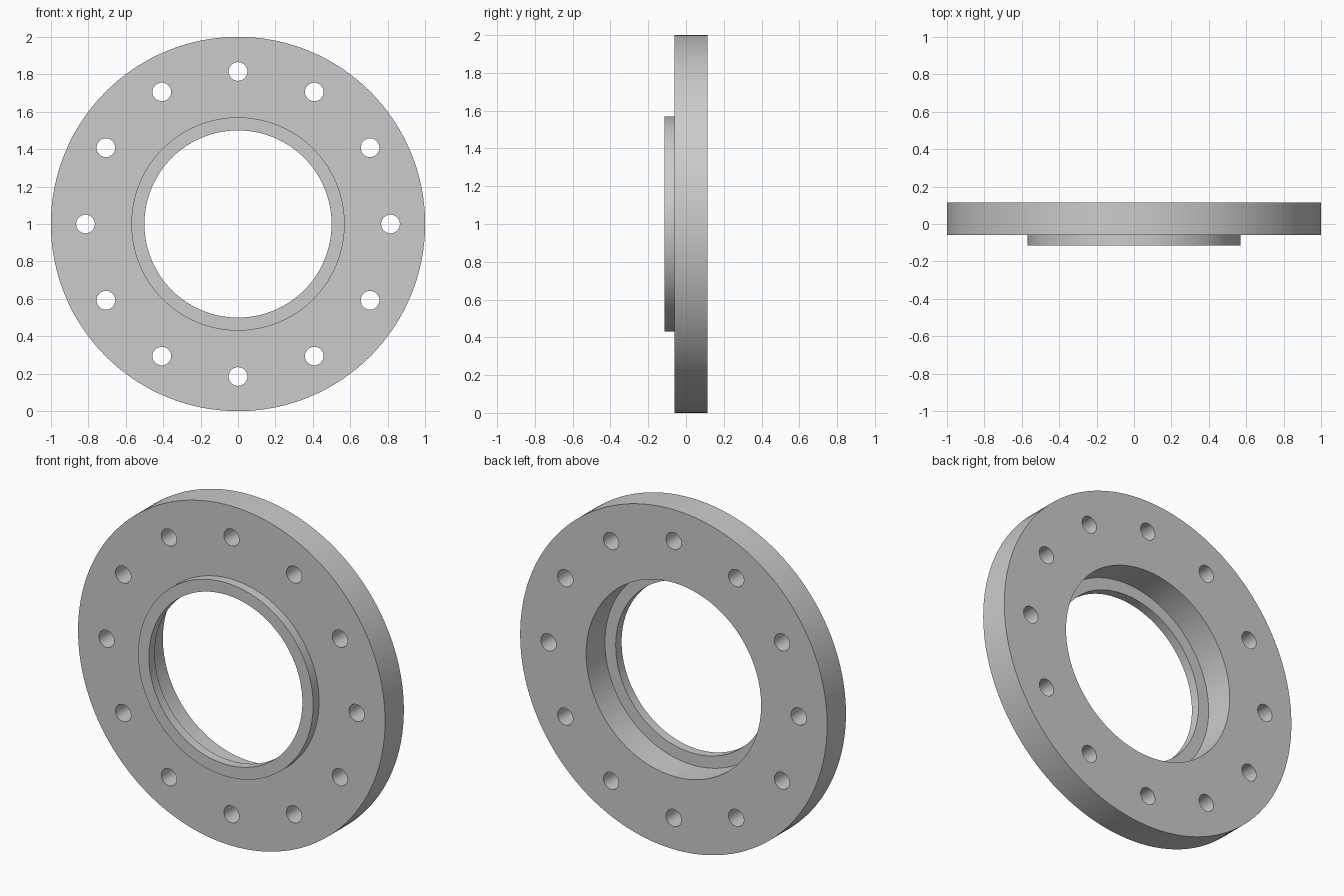
import bpy, bmesh
from math import pi, sin, cos, radians

if "Cube" in bpy.data.objects:
    bpy.data.objects.remove(bpy.data.objects["Cube"])

SEG = 128
FRONT, STEP, BACK = -0.115, -0.06, 0.115
CENTRE_Z = 1.0


def new_object(name, bm):
    bmesh.ops.recalc_face_normals(bm, faces=bm.faces)
    mesh = bpy.data.meshes.new(name)
    bm.to_mesh(mesh)
    bm.free()
    obj = bpy.data.objects.new(name, mesh)
    bpy.context.collection.objects.link(obj)
    return obj


def circle(bm, r, y, n, cx=0.0, cz=CENTRE_Z):
    return [bm.verts.new((cx + r * sin(2 * pi * i / n), y, cz + r * cos(2 * pi * i / n)))
            for i in range(n)]


def bridge(bm, a, b):
    n = len(a)
    for i in range(n):
        j = (i + 1) % n
        bm.faces.new((a[i], a[j], b[j], b[i]))


def ring(name, r_in, r_out, y0, y1):
    bm = bmesh.new()
    loops = [circle(bm, r, y, SEG) for r, y in
             ((r_in, y0), (r_out, y0), (r_out, y1), (r_in, y1))]
    for k in range(4):
        bridge(bm, loops[k], loops[(k + 1) % 4])
    return new_object(name, bm)


def smooth(obj):
    bpy.ops.object.select_all(action='DESELECT')
    obj.select_set(True)
    bpy.context.view_layer.objects.active = obj
    bpy.ops.object.shade_smooth_by_angle(angle=radians(30))


# Main disc and the raised lip with its narrower bore
disc = ring("flange_disc", 0.57, 1.0, STEP, BACK)
lip = ring("raised_lip", 0.50, 0.57, FRONT, STEP)

# Twelve bolt hole cutters
bm = bmesh.new()
for k in range(12):
    a = 2 * pi * k / 12
    ends = [circle(bm, 0.05, y, 32, 0.815 * sin(a), CENTRE_Z + 0.815 * cos(a))
            for y in (-0.3, 0.3)]
    bridge(bm, *ends)
    for e in ends:
        bm.faces.new(e)
cutter = new_object("bolt_hole_cutter", bm)
cutter.hide_render = True

# Cut the bolt holes
bpy.context.view_layer.objects.active = disc
mod = disc.modifiers.new("bolt_holes", 'BOOLEAN')
mod.operation = 'DIFFERENCE'
mod.solver = 'EXACT'
mod.object = cutter
bpy.ops.object.modifier_apply(modifier=mod.name)
bpy.data.objects.remove(cutter)

for part in (disc, lip):
    smooth(part)
